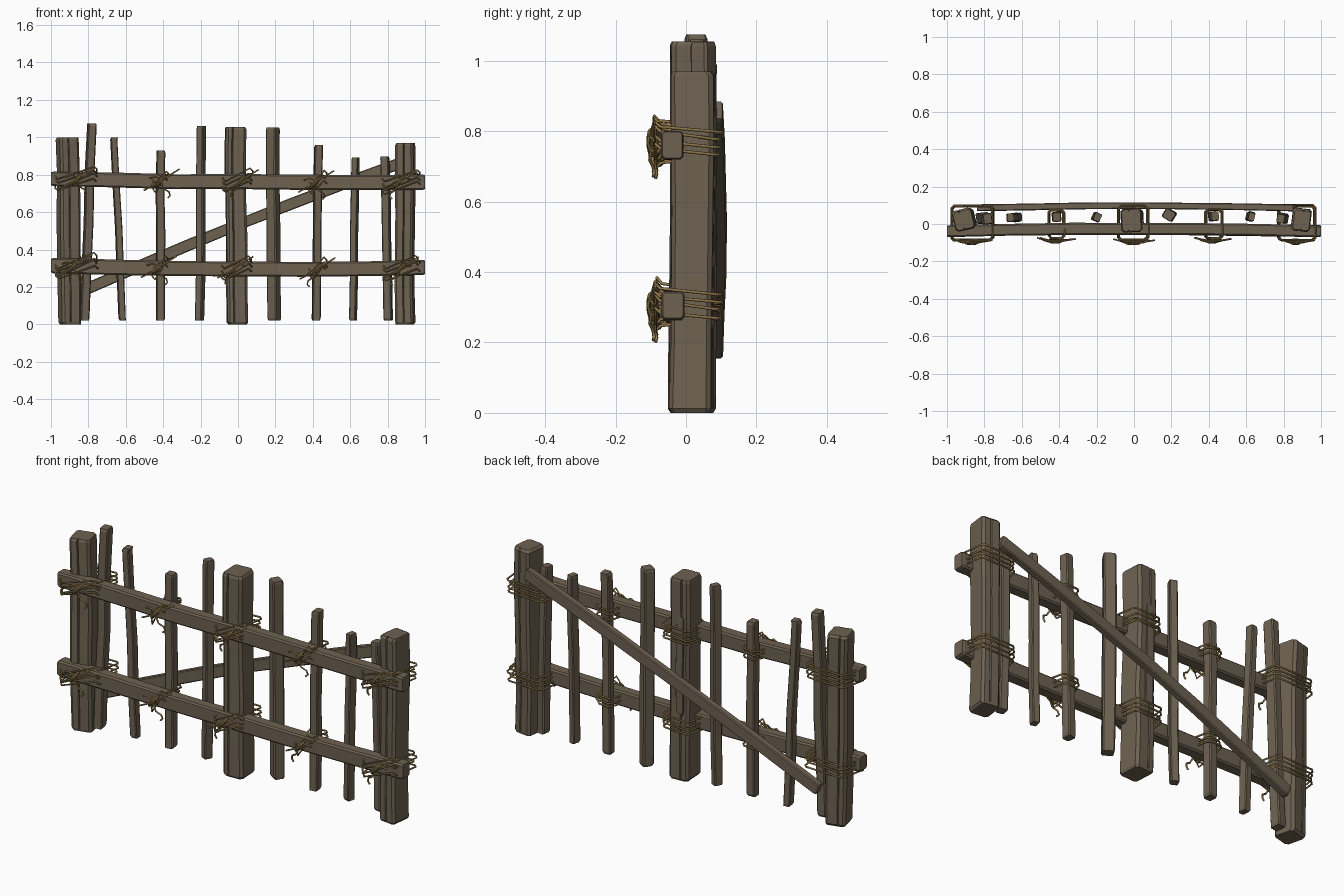
import bpy, bmesh, math, random
from mathutils import Vector, Matrix

if "Cube" in bpy.data.objects:
    bpy.data.objects.remove(bpy.data.objects["Cube"])

random.seed(7)


def material(name, rgb):
    m = bpy.data.materials.new(name)
    m.diffuse_color = (*rgb, 1)
    m.use_nodes = True
    m.node_tree.nodes["Principled BSDF"].inputs["Base Color"].default_value = m.diffuse_color
    return m


WOOD = material("weathered_wood", (0.155, 0.122, 0.083))
ROPE = material("tan_rope", (0.30, 0.20, 0.075))


def add_object(name, mesh, mat):
    mesh.materials.clear()
    mesh.materials.append(mat)
    ob = bpy.data.objects.new(name, mesh)
    bpy.context.collection.objects.link(ob)
    return ob


def beam(name, path, u, v, w, h, jitter=0.003, crack=0.0, chamfer=0.12):
    """Hewn timber: chamfered section with optional drying cracks swept along a path."""
    path = [Vector(p) for p in path]
    u, v = Vector(u).normalized(), Vector(v).normalized()
    c = chamfer * min(w, h)
    a, b = w / 2, h / 2
    s1, s2 = random.uniform(-.4, .4) * a, random.uniform(-.4, .4) * a
    g = 0.004
    # section entries: x, y, crack direction
    sec = [(-a + c, -b, 0), (s1 - g, -b, 0), (s1, -b, 1), (s1 + g, -b, 0), (a - c, -b, 0),
           (a, -b + c, 0), (a, b - c, 0),
           (a - c, b, 0), (s2 + g, b, 0), (s2, b, -1), (s2 - g, b, 0), (-a + c, b, 0),
           (-a, b - c, 0), (-a, -b + c, 0)]
    if not crack:
        sec = [s for i, s in enumerate(sec) if i not in (1, 2, 3, 8, 9, 10)]
    # slightly shrunken rings at both ends give worn edges
    d0, d1 = (path[1] - path[0]).normalized(), (path[-1] - path[-2]).normalized()
    rings = [(path[0], .9, 0), (path[0] + d0 * .012, 1, 0)]
    rings += [(p, 1, crack) for p in path[1:-1]]
    rings += [(path[-1] - d1 * .012, 1, crack), (path[-1], .9, crack)]
    bm = bmesh.new()
    loops = []
    for p, s, k in rings:
        off = u * random.uniform(-jitter, jitter) + v * random.uniform(-jitter, jitter)
        sx, sy = s * random.uniform(.96, 1.04), s * random.uniform(.96, 1.04)
        loops.append([bm.verts.new(p + off + u * x * sx + v * (y * sy + q * k)) for x, y, q in sec])
    n = len(sec)
    for A, B in zip(loops, loops[1:]):
        for i in range(n):
            bm.faces.new((A[i], A[(i + 1) % n], B[(i + 1) % n], B[i]))
    bm.faces.new(loops[0][::-1])
    bm.faces.new(loops[-1])
    bmesh.ops.recalc_face_normals(bm, faces=bm.faces)
    me = bpy.data.meshes.new(name)
    bm.to_mesh(me)
    bm.free()
    return add_object(name, me, WOOD)


def upright(name, bottom, top, w, h, deg, crack=0.0, steps=5):
    b, t = Vector(bottom), Vector(top)
    r = math.radians(deg)
    path = [b.lerp(t, i / steps) for i in range(steps + 1)]
    return beam(name, path, (math.cos(r), math.sin(r), 0), (-math.sin(r), math.cos(r), 0),
                w, h, crack=crack)


# Heavy posts
upright("left_post", (-.897, .022, 0), (-.912, .022, 1.0), .108, .112, 14, .008)
upright("middle_post", (-.003, .015, 0), (-.015, .02, 1.055), .108, .125, 3, .010)
upright("right_post", (.893, .017, 0), (.895, .022, .97), .098, .118, -7, .008)
beam("post_splinter", [(-.02, .076, .35), (-.02, .082, .55), (-.025, .082, .70), (-.025, .078, .86)],
     (1, 0, 0), (0, 1, 0), .04, .014, .001)

# Thin pickets: bottom x, top x, y, top z, width, depth, turn
pickets = [(-.818, -.783, .030, 1.075, .047, .058, 8), (-.617, -.662, .035, 1.0, .036, .045, 5),
           (-.415, -.415, .038, .93, .046, .050, 3), (-.205, -.194, .036, 1.06, .040, .045, -25),
           (.195, .185, .050, 1.052, .060, .055, -32), (.417, .433, .040, .96, .043, .050, 6),
           (.615, .631, .040, .893, .036, .045, -14), (.806, .787, .030, .897, .044, .050, -10)]
for i, (bx, tx, y, z, w, h, deg) in enumerate(pickets):
    upright(f"picket_{i + 1}", (bx, y, .02), (tx, y, z), w, h, deg, steps=4)

# Two long rails, sagging a little and bowed backwards at the middle
for label, zs in (("upper", (.780, .772, .764, .762, .758, .757, .762)),
                  ("lower", (.315, .305, .299, .296, .295, .299, .304))):
    path = [(-1 + i / 3, -.038 + .012 * math.cos((i - 3) / 3 * math.pi / 2), z)
            for i, z in enumerate(zs)]
    beam(label + "_rail", path, (0, 1, 0), (0, 0, 1), .064, .080, .002)

# Diagonal brace across the back
ang = math.atan2(.68, 1.69)
path = []
for i in range(7):
    t = i / 6
    bow = math.sin(t * math.pi)
    path.append((-.83 + 1.69 * t, .086 + .012 * bow, .180 + .68 * t + .018 * bow))
beam("diagonal_brace", path, (0, 1, 0), (-math.sin(ang), 0, math.cos(ang)), .036, .060, .001)


def ropes(name, splines, radius):
    """Round rope strands; splines are (points, closed)."""
    cu = bpy.data.curves.new(name + "_path", 'CURVE')
    cu.dimensions = '3D'
    cu.bevel_depth, cu.bevel_resolution, cu.use_fill_caps = radius, 1, True
    for pts, closed in splines:
        sp = cu.splines.new('POLY')
        sp.points.add(len(pts) - 1)
        for q, p in zip(sp.points, pts):
            q.co = (*p, 1)
        sp.use_cyclic_u = closed
    tmp = bpy.data.objects.new(name + "_tmp", cu)
    bpy.context.collection.objects.link(tmp)
    dg = bpy.context.evaluated_depsgraph_get()
    me = bpy.data.meshes.new_from_object(tmp.evaluated_get(dg))
    bpy.data.objects.remove(tmp)
    me.name = name
    return add_object(name, me, ROPE)


def lashing(name, xl, xr, yb, yf, z, turns):
    """Level turns round the back, slanting strands over the rail, a knot and loose tails."""
    R = random.uniform
    out = []
    c = .014
    for k in range(turns):
        zk = z + (k - (turns - 1) / 2) * .021 + R(-.004, .004)
        l, r, b, f = xl + R(-.006, .006), xr + R(-.006, .006), yb + R(-.006, .004), yf + R(-.006, .004)
        d = R(.028, .045)
        out.append(([(l, b - c, zk), (l + c, b, zk), (r - c, b, zk + .004), (r, b - c, zk + .004),
                     (r, f + c, zk + d * .6), (r - c, f, zk + d), (l + c, f, zk - d),
                     (l, f + c, zk - d * .6)], True))
    m = (xl + xr) / 2 + R(-.015, .015)
    # long strand crossing the rail
    out.append(([(m - .09, yf + .004, z - .052), (m - .03, yf - .012, z - .02),
                 (m + .04, yf - .012, z + .025), (m + .10, yf - .002, z + .062)], False))
    # knot coils
    for k in range(3):
        t = R(-.5, .5)
        out.append(([(m + .016 * math.cos(a) * math.cos(t) + (k - 1) * .010,
                      yf - .010 + .013 * math.sin(a),
                      z + .026 * math.cos(a) + .006 * (k - 1))
                     for a in [j * math.tau / 8 for j in range(8)]], True))
    # loose tails
    s = 1 if R(0, 1) > .4 else -1
    out.append(([(m, yf - .012, z - .01), (m + s * .02, yf - .018, z - .045),
                 (m + s * .045, yf - .010, z - .060), (m + s * .050, yf - .005, z - .080),
                 (m + s * .038, yf - .008, z - .092)], False))
    out.append(([(m, yf - .012, z + .01), (m - s * .03, yf - .016, z + .022),
                 (m - s * .06, yf - .008, z + .012)], False))
    ropes(name, out, .0045)


# Lashings at each post and at two of the pickets, on both rails
ties = [("left_post", -.975, -.755, .097, -.085, 4, .012), ("left_picket", -.452, -.376, .076, -.078, 3, .003),
        ("middle_post", -.083, .073, .098, -.085, 4, 0), ("right_picket", .383, .470, .078, -.078, 3, -.006),
        ("right_post", .775, .967, .098, -.085, 4, -.002)]
for label, z in (("upper", .765), ("lower", .300)):
    for part, xl, xr, yb, yf, n, dz in ties:
        lashing(f"{label}_rope_{part}", xl, xr, yb, yf, z + dz, n)
